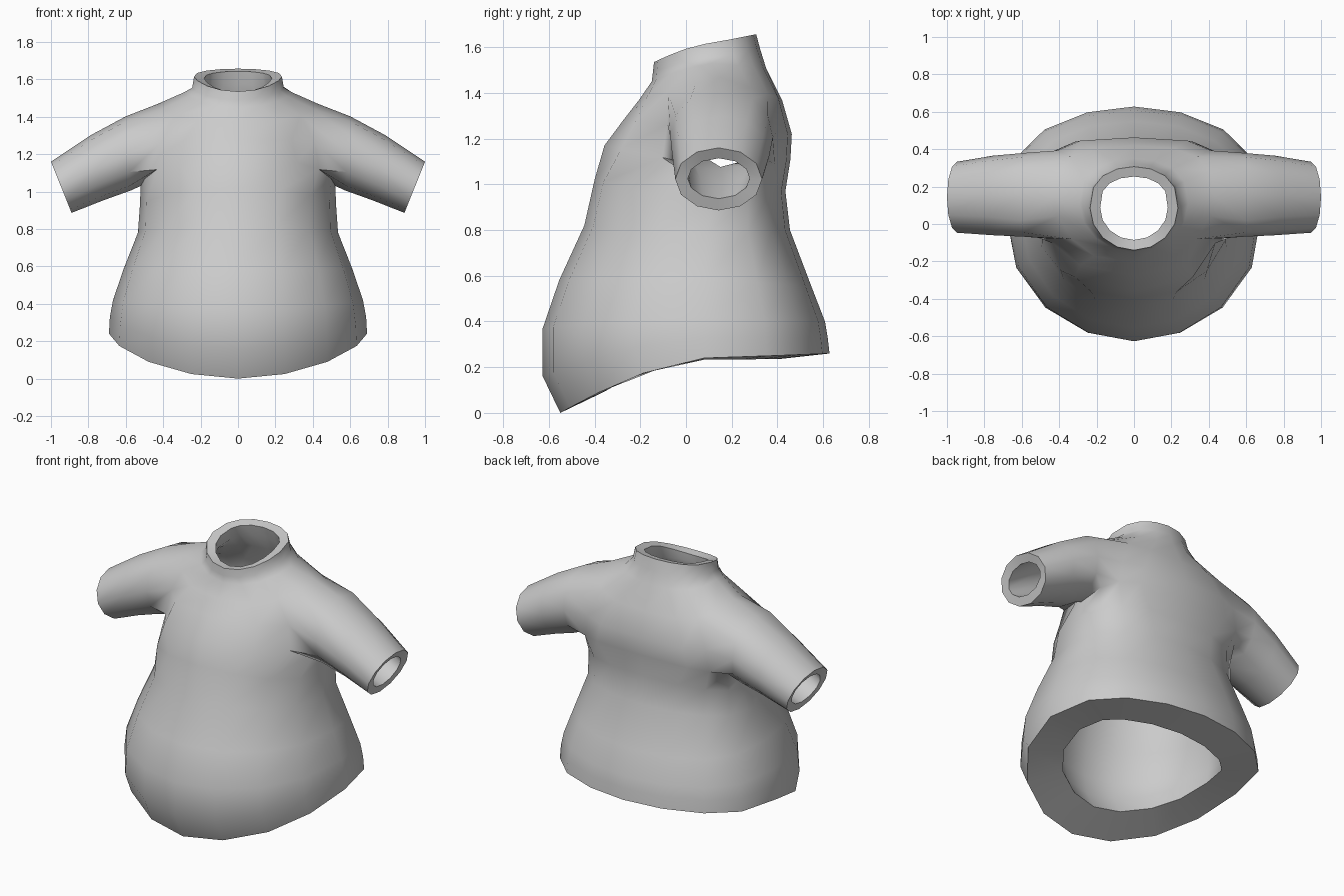
import bpy, bmesh, math

if "Cube" in bpy.data.objects:
    bpy.data.objects.remove(bpy.data.objects["Cube"])

N = 16          # columns around the torso, column 0 = centre front, 4 = side seam
# Torso rings: half width, side y, front y, back y, front z, side z, back z, width power, front power
RINGS = [
    (.69, .08, -.55, .628, 0, .24, .26, 1.06, .9),        # hem
    (.685, .08, -.627, .62, .16, .33, .33, 1.06, .85),
    (.668, .08, -.627, .608, .37, .42, .40, 1.05, .85),   # belly
    (.61, .08, -.555, .55, .58, .59, .55, 1, .9),
    (.535, .09, -.445, .455, .82, .78, .80, 1, .95),      # waist
    (.525, .11, -.40, .435, 1.02, .92, .97, .86, 1),
    (.52, .15, -.357, .457, 1.17, 1.03, 1.11, .52, 2),    # armhole bottom
    (.50, .15, -.275, .463, 1.28, 1.24, 1.22, .58, 1.75),
    (.43, .15, -.205, .42, 1.37, 1.468, 1.37, .73, 1.25),  # armhole top
    (.29, .11, -.15, .35, 1.45, 1.53, 1.51, 1, 1),
    (.245, .09, -.145, .325, 1.49, 1.555, 1.59, 1, 1),    # collar base
    (.235, .085, -.14, .307, 1.535, 1.615, 1.657, 1, 1),  # collar rim
]
# Sleeve rings: top x, top z, bottom x, bottom z, front y, back y, squareness power
SLEEVE = [
    (.60, 1.402, .575, 1.005, -.068, .38, .72),
    (.79, 1.30, .72, .953, -.06, .365, .9),
    (1.0, 1.16, .89, .886, -.047, .333, 1),
]


def spow(v, p):
    return math.copysign(abs(v) ** p, v)


def torso_point(ring, k):
    w, cy, yf, yb, zf, zs, zb, px, pf = ring
    a = 2 * math.pi * k / N
    s, c = math.sin(a), math.cos(a)
    x = w * spow(s, px)
    if c >= 0:
        return x, cy + (yf - cy) * c ** pf, zs + (zf - zs) * c ** 1.35
    return x, cy + (yb - cy) * (-c) ** .73, zs + (zb - zs) * (-c) ** .8


def sleeve_point(ring, i, side):
    xt, zt, xb, zb, yf, yb, p = ring
    a = math.radians(-90 + 30 * i)
    u = math.sin(a) / 2
    return (side * ((xt + xb) / 2 + u * (xt - xb)),
            (yf + yb) / 2 + spow(round(math.cos(a), 6), p) * (yb - yf) / 2,
            (zt + zb) / 2 + u * (zt - zb))


bm = bmesh.new()

# Torso, leaving an armhole of 4 columns by 2 rows on each side
rows = [[bm.verts.new(torso_point(r, k)) for k in range(N)] for r in RINGS]
for r in range(len(rows) - 1):
    for k in range(N):
        if r in (6, 7) and (2 <= k <= 5 or 10 <= k <= 13):
            continue
        j = (k + 1) % N
        bm.faces.new((rows[r][k], rows[r][j], rows[r + 1][j], rows[r + 1][k]))

# Sleeves grown out of the armhole borders
border = [(6, 4), (6, 5), (6, 6), (7, 6), (8, 6), (8, 5),
          (8, 4), (8, 3), (8, 2), (7, 2), (6, 2), (6, 3)]
for side in (1, -1):
    loop = [rows[r][k if side > 0 else N - k] for r, k in border]
    for ring in SLEEVE:
        new = [bm.verts.new(sleeve_point(ring, i, side)) for i in range(12)]
        for i in range(12):
            j = (i + 1) % 12
            bm.faces.new((loop[i], loop[j], new[j], new[i]))
        loop = new

bmesh.ops.recalc_face_normals(bm, faces=bm.faces)
# Make sure the walls face outwards (column 0 is the front)
bm.faces.ensure_lookup_table()
if bm.faces[0].normal.y > 0:
    bmesh.ops.reverse_faces(bm, faces=bm.faces)

mesh = bpy.data.meshes.new("shirt")
bm.to_mesh(mesh)
bm.free()
shirt = bpy.data.objects.new("shirt", mesh)
bpy.context.collection.objects.link(shirt)

grey = bpy.data.materials.new("grey cloth")
grey.diffuse_color = (.6, .6, .6, 1)
grey.use_nodes = True
grey.node_tree.nodes["Principled BSDF"].inputs["Base Color"].default_value = grey.diffuse_color
mesh.materials.append(grey)

# Wall thickness: heavy at the hem, thin at collar and sleeves
THICK = .215
group = shirt.vertex_groups.new(name="thickness")
for v in mesh.vertices:
    t = min(max((1.0 - v.co.z) / .75, 0), 1) if abs(v.co.x) < .7 and v.co.z < .95 else 0
    group.add([v.index], (.055 + (THICK - .055) * t) / THICK, 'REPLACE')
wall = shirt.modifiers.new("wall", 'SOLIDIFY')
wall.thickness = THICK
wall.offset = -1
wall.vertex_group = group.name

bpy.context.view_layer.objects.active = shirt
shirt.select_set(True)
bpy.ops.object.modifier_apply(modifier=wall.name)
bpy.ops.object.shade_smooth_by_angle(angle=math.radians(60))
